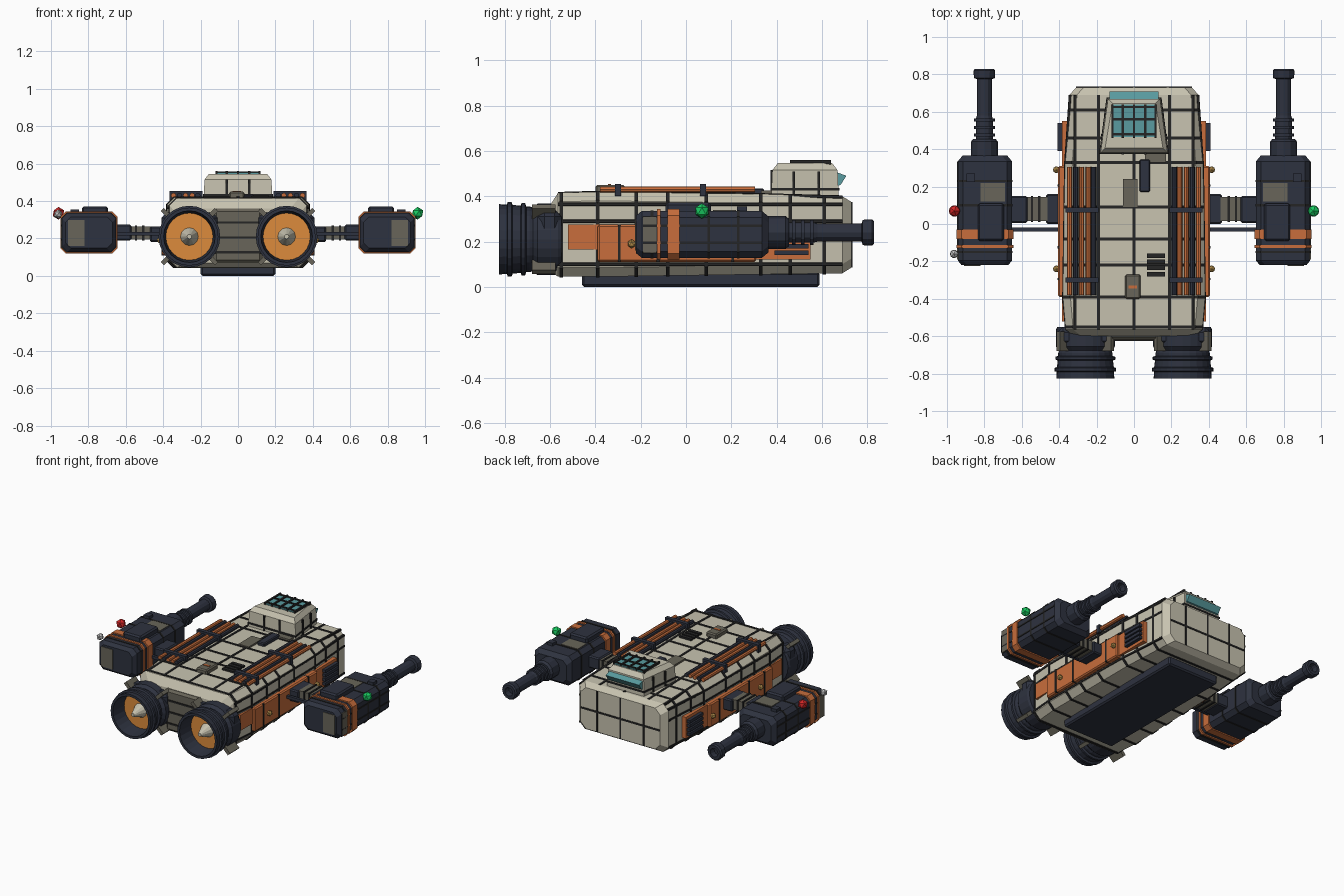
import bpy, bmesh, math
from mathutils import Vector, Matrix

if "Cube" in bpy.data.objects:
    bpy.data.objects.remove(bpy.data.objects["Cube"])

def mat(name, r, g, b):
    m = bpy.data.materials.new(name)
    m.diffuse_color = (r, g, b, 1)
    m.use_nodes = True
    m.node_tree.nodes["Principled BSDF"].inputs["Base Color"].default_value = m.diffuse_color
    return m

CREAM = mat("cream", .57, .54, .43)
NAVY = mat("navy", .027, .032, .05)
TAUPE = mat("taupe", .14, .13, .10)
LINE = mat("seam", .018, .018, .018)
ORANGE = mat("orange", .58, .155, .045)
GLOW = mat("glow", .72, .26, .045)
TEAL = mat("teal", .10, .33, .35)
BRASS = mat("brass", .5, .3, .08)
RED = mat("red", .65, .02, .02)
GREEN = mat("green", .01, .6, .12)
WHITE = mat("pale", .5, .5, .5)

def finish(name, bm, m, mirror=False):
    bmesh.ops.recalc_face_normals(bm, faces=bm.faces)
    me = bpy.data.meshes.new(name)
    bm.to_mesh(me)
    bm.free()
    me.materials.append(m)
    ob = bpy.data.objects.new(name, me)
    bpy.context.collection.objects.link(ob)
    if mirror:
        ob.modifiers.new("mirror", 'MIRROR').use_mirror_merge = False
    return ob

def loft(name, sections, m, mirror=False):
    bm = bmesh.new()
    rows = [[bm.verts.new(p) for p in s] for s in sections]
    n = len(rows[0])
    for a, b in zip(rows, rows[1:]):
        for i in range(n):
            bm.faces.new((a[i], a[(i + 1) % n], b[(i + 1) % n], b[i]))
    bm.faces.new(rows[0])
    bm.faces.new(rows[-1])
    return finish(name, bm, m, mirror)

def box(name, x, y, z, m, mirror=False, bevel=0):
    bm = bmesh.new()
    bmesh.ops.create_cube(bm, size=1)
    for v in bm.verts:
        v.co = [(a[0] + a[1]) / 2 + c * (a[1] - a[0]) for a, c in zip((x, y, z), v.co)]
    if bevel:
        bmesh.ops.bevel(bm, geom=bm.edges[:], offset=bevel, segments=1, affect='EDGES')
    return finish(name, bm, m, mirror)

def lathe(name, x, z, prof, m, n=24, mirror=True):
    ring = lambda y, r: [(x + r * math.cos(2 * math.pi * i / n), y,
                          z + r * math.sin(2 * math.pi * i / n)) for i in range(n)]
    return loft(name, [ring(*p) for p in prof], m, mirror)

def ball(name, p, r, m, mirror=False):
    bm = bmesh.new()
    bmesh.ops.create_icosphere(bm, subdivisions=1, radius=r, matrix=Matrix.Translation(p))
    return finish(name, bm, m, mirror)

def octo(y, x0, x1, z0, z1, c, g=0):
    x0, x1, z0, z1 = x0 - g, x1 + g, z0 - g, z1 + g
    return [(x, y, z) for x, z in ((x0 + c, z0), (x1 - c, z0), (x1, z0 + c), (x1, z1 - c),
                                   (x1 - c, z1), (x0 + c, z1), (x0, z1 - c), (x0, z0 + c))]

# Hull stations: y, half width, bottom, top
ST = [(-.60, .32, .07, .36), (-.565, .365, .045, .415), (-.39, .38, .045, .42),
      (.32, .37, .055, .41), (.69, .345, .06, .40), (.73, .31, .085, .375)]

def hull_at(y):
    for a, b in zip(ST, ST[1:]):
        if a[0] <= y <= b[0]:
            t = (y - a[0]) / (b[0] - a[0])
            return [p + (q - p) * t for p, q in zip(a, b)][1:]

def hull_sec(y, g=0):
    w, b, t = hull_at(y)
    return octo(y, -w, w, b, t, .04, g)

loft("hull", [hull_sec(s[0]) for s in ST], CREAM)
for y in (-.55, -.39, -.22, -.08, .09, .33, .46, .61):
    loft("hull_seam_ring", [hull_sec(y - .008, .004), hull_sec(y + .008, .004)], LINE)

# Lengthwise seams on deck and flanks, plus nose seams
ys = [s[0] for s in ST[1:-1]]
for x in (0, .19, .315):
    loft("deck_seam", [octo(y, x - .008, x + .008, hull_at(y)[2] - .01,
                            hull_at(y)[2] + .004, .001) for y in ys], LINE, x > 0)
for z in (.10, .29, .365):
    loft("flank_seam", [octo(y, hull_at(y)[0] - .01, hull_at(y)[0] + .004,
                             z - .007, z + .007, .001) for y in ys], LINE, True)
for x in (0, .18):
    box("nose_seam", (x - .006, x + .006), (.72, .734), (.085, .375), LINE, x > 0)
box("nose_seam_cross", (-.31, .31), (.72, .734), (.22, .232), LINE)

# Belly skid and rear bulkhead
box("belly_skid", (-.2, .2), (-.46, .59), (0, .065), NAVY, bevel=.01)
box("rear_plate", (-.13, .13), (-.62, -.56), (.07, .36), TAUPE, bevel=.015)
for z in (.12, .2, .28):
    box("rear_seam", (-.125, .125), (-.625, -.6), (z, z + .012), LINE)

# Orange flank armour, vents and studs
box("flank_armour", (.34, .405), (-.39, .31), (.11, .275), ORANGE, True, .008)
box("rear_armour", (.33, .385), (-.52, -.38), (.165, .275), ORANGE, True)
box("front_armour", (.32, .385), (.31, .55), (.12, .27), ORANGE, True)
for y in (-.3, -.13, .2):
    box("armour_seam", (.36, .409), (y, y + .012), (.11, .275), LINE, True)
for i in range(4):
    z = .14 + i * .03
    box("vent_slat", (.35, .408), (.39, .54), (z, z + .02), NAVY, True)
for y in (-.24, .29):
    ball("armour_stud", (.415, y, .19), .02, BRASS, True)

# Deck pipes and clamps
for x, m in ((.215, NAVY), (.245, ORANGE), (.28, ORANGE), (.312, NAVY), (.345, ORANGE)):
    lathe("deck_pipe", x, .43, [(-.38, .014), (.305, .014)], m, 8)
for y in (-.3, .075):
    box("pipe_clamp", (.19, .365), (y - .014, y + .014), (.40, .455), NAVY, True)

# Deck fittings
box("deck_hatch", (-.048, .035), (-.40, -.27), (.41, .45), TAUPE, bevel=.008)
box("deck_hatch_slot", (-.03, .015), (-.345, -.33), (.44, .454), ORANGE)
for i in range(4):
    box("deck_grille", (.07, .165), (-.28 + i * .033, -.256 + i * .033), (.41, .43), LINE)
box("deck_patch", (-.06, .02), (.09, .24), (.40, .425), TAUPE)
box("deck_sensor", (.03, .085), (.17, .345), (.40, .435), NAVY, bevel=.006)
box("deck_step", (.06, .17), (.33, .40), (.39, .425), TAUPE)

# Cabin
def cab(z, d):
    return [(-.185 + d, .375 + d, z), (.185 - d, .375 + d, z), (.145 - d, .675 - d, z), (-.145 + d, .675 - d, z)]
loft("cabin", [cab(.38, 0), cab(.515, .006), cab(.546, .03)], CREAM)
loft("cabin_seam", [cab(.425, -.002), cab(.437, -.002)], LINE)
for x in (-.06, .06):
    box("cabin_rear_seam", (x - .006, x + .006), (.372, .39), (.4, .515), LINE)
for y in (.47, .58):
    w = .185 - .04 * (y - .375) / .3
    box("cabin_side_seam", (w - .015, w + .003), (y, y + .012), (.4, .51), LINE, True)
box("roof_glass", (-.115, .115), (.465, .638), (.54, .553), TEAL)
for x in (-.115, -.06, 0, .06, .115):
    box("roof_bar_long", (x - .006, x + .006), (.46, .64), (.54, .561), LINE)
for y in (.48, .56, .625):
    box("roof_bar_cross", (-.12, .12), (y - .006, y + .006), (.54, .559), LINE)
loft("windshield", [[(x, y, z) for y, z in ((.65, .44), (.682, .45), (.708, .49), (.65, .512))]
                    for x in (-.13, .13)], TEAL)

# Engines
EX, EZ = .26, .21
lathe("engine_housing", EX, EZ, [(-.55, .15), (-.565, .158), (-.655, .158), (-.675, .14)], NAVY)
box("engine_mount", (.11, .41), (-.655, -.55), (.14, .34), NAVY, True, .03)
lathe("engine_nozzle", EX, EZ, [
    (-.66, .135), (-.69, .145), (-.705, .145), (-.71, .16), (-.725, .16), (-.73, .148), (-.765, .152),
    (-.77, .165), (-.787, .165), (-.79, .153), (-.825, .155), (-.825, .138), (-.70, .125), (-.69, .1)], NAVY)
lathe("engine_glow", EX, EZ, [(-.69, .126), (-.715, .126)], GLOW)
lathe("engine_cone", EX, EZ, [(-.71, .05), (-.80, .012)], CREAM, 12)
for k in range(4):
    a = math.pi / 4 + k * math.pi / 2
    u, v = Vector((math.cos(a), 0, math.sin(a))), Vector((-math.sin(a), 0, math.cos(a)))
    c = Vector((EX, 0, EZ))
    loft("engine_fin", [[c + u * r + v * s + Vector((0, y, 0)) for r, s in
                         ((.14, -.012), (.205, -.012), (.205, .012), (.14, .012))]
                        for y in (-.68, -.575)], TAUPE, True)

# Arms joining hull and pods
box("arm_root", (.37, .47), (.0, .16), (.18, .265), NAVY, True, .008)
box("arm_mid", (.46, .58), (.015, .145), (.195, .265), TAUPE, True)
box("arm_end", (.57, .67), (.005, .15), (.19, .275), NAVY, True, .008)
for x in (.5, .54):
    box("arm_seam", (x, x + .012), (.01, .15), (.19, .27), LINE, True)
box("arm_strut", (.38, .67), (-.04, -.02), (.215, .235), NAVY, True)

# Weapon pods
def pod(y, d=0, g=0):
    return octo(y, .652 + d, .942 - d, .128 + d, .335 - d, .028, g)
loft("pod_body", [pod(-.22, .02), pod(-.195), pod(.335), pod(.365, .025)], NAVY, True)
for y in (-.15, .1, .23):
    loft("pod_seam", [pod(y - .006, 0, .003), pod(y + .006, 0, .003)], LINE, True)
for y, h in ((-.055, .026), (-.12, .008)):
    loft("pod_band", [pod(y - h, 0, .008), pod(y + h, 0, .008)], ORANGE, True)
for z in (.19, .265):
    box("pod_side_seam", (.93, .946), (-.19, .335), (z, z + .01), LINE, True)
box("pod_top_box", (.695, .835), (-.09, .11), (.32, .372), NAVY, True, .01)
box("pod_small_box", (.85, .895), (.225, .27), (.32, .355), NAVY, True)
box("pod_top_panel", (.69, .82), (.12, .22), (.32, .339), TAUPE, True)
box("pod_side_panel", (.93, .946), (-.19, -.13), (.15, .31), TAUPE, True)
box("pod_rear_panel", (.82, .91), (-.224, -.2), (.16, .30), TAUPE, True)

# Gun barrels
gun = [(.35, .072), (.44, .072), (.455, .06), (.455, .045)]
for y in (.475, .515, .555):
    gun += [(y - .008, .045), (y - .008, .056), (y + .008, .056), (y + .008, .045)]
gun += [(.58, .04), (.775, .04), (.78, .056), (.82, .058), (.83, .05), (.83, .03), (.79, .028)]
lathe("gun_barrel", .80, .24, gun, NAVY, 12)

# Running lamps
ball("lamp_green", (.96, .07, .335), .034, GREEN)
ball("lamp_red", (-.96, .07, .335), .034, RED)
ball("lamp_pale", (-.962, -.16, .33), .025, WHITE)
